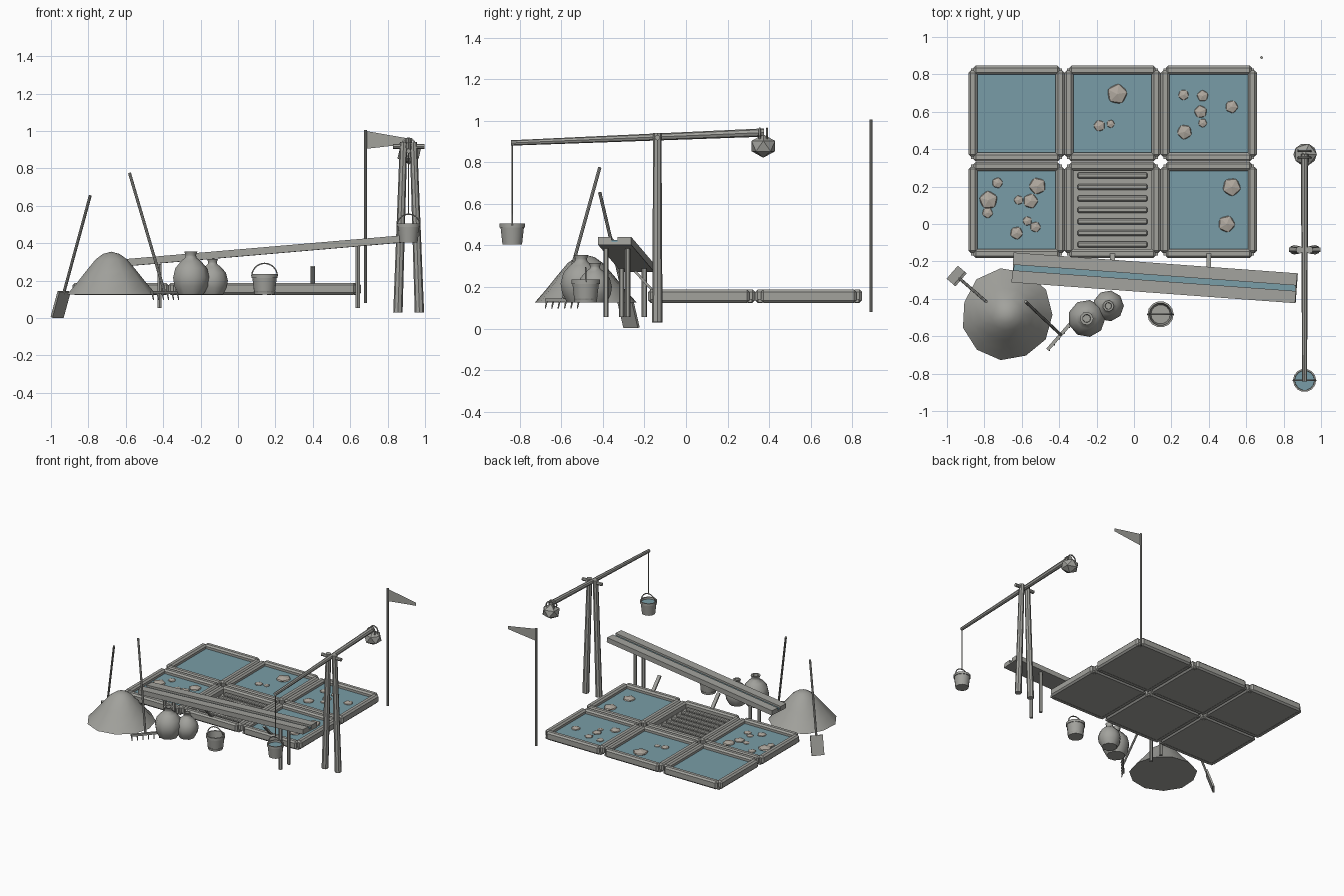
import bpy, bmesh, math, random
from mathutils import Vector, Matrix

if "Cube" in bpy.data.objects:
    bpy.data.objects.remove(bpy.data.objects["Cube"])

random.seed(4)


def material(name, rgb):
    m = bpy.data.materials.new(name)
    m.diffuse_color = (*rgb, 1)
    m.use_nodes = True
    m.node_tree.nodes["Principled BSDF"].inputs["Base Color"].default_value = m.diffuse_color
    return m


GREY = material("weathered grey", (0.36, 0.36, 0.335))
WATER = material("brine blue", (0.19, 0.335, 0.385))
SALT = material("pale salt", (0.44, 0.40, 0.35))


def finish(name, bm, mat=GREY, smooth=False):
    bmesh.ops.recalc_face_normals(bm, faces=bm.faces)
    me = bpy.data.meshes.new(name)
    bm.to_mesh(me)
    bm.free()
    for p in me.polygons:
        p.use_smooth = smooth
    me.materials.append(mat)
    ob = bpy.data.objects.new(name, me)
    bpy.context.collection.objects.link(ob)
    return ob


def box(name, c, size, mat=GREY, rot=None, bevel=0):
    bm = bmesh.new()
    bmesh.ops.create_cube(bm, size=1)
    bmesh.ops.scale(bm, vec=size, verts=bm.verts)
    if bevel:
        bmesh.ops.bevel(bm, geom=bm.edges[:], offset=bevel, segments=1, affect='EDGES')
    m = Matrix.Translation(c) @ (rot.to_4x4() if rot else Matrix())
    bmesh.ops.transform(bm, matrix=m, verts=bm.verts)
    return finish(name, bm, mat)


def rod(name, a, b, r1, r2=None, n=8):
    a, b = Vector(a), Vector(b)
    bm = bmesh.new()
    bmesh.ops.create_cone(bm, cap_ends=True, segments=n, radius1=r1,
                          radius2=r1 if r2 is None else r2, depth=(b - a).length)
    q = (b - a).to_track_quat('Z', 'Y').to_matrix().to_4x4()
    bmesh.ops.transform(bm, matrix=Matrix.Translation((a + b) / 2) @ q, verts=bm.verts)
    return finish(name, bm)


def lathe(name, profile, c, n, smooth=False, mat=GREY, jitter=0):
    bm = bmesh.new()
    wob = [1 + random.uniform(-jitter, jitter) for _ in range(n)]
    rings = []
    for r, z in profile:
        if r == 0:
            rings.append([bm.verts.new((c[0], c[1], z))] * n)
        else:
            rings.append([bm.verts.new((c[0] + r * wob[i] * math.cos(math.tau * i / n),
                                        c[1] + r * wob[i] * math.sin(math.tau * i / n), z))
                          for i in range(n)])
    for lo, hi in zip(rings, rings[1:]):
        for i in range(n):
            j = (i + 1) % n
            bm.faces.new(list(dict.fromkeys([lo[i], lo[j], hi[j], hi[i]])))
    ob = finish(name, bm, mat, smooth)
    if smooth:
        bpy.context.view_layer.objects.active = ob
        ob.select_set(True)
        bpy.ops.object.shade_smooth_by_angle(angle=math.radians(50))
        ob.select_set(False)
    return ob


def hoop(name, c, r, thick, a0, a1, axis='X', steps=12):
    """Bent wire in the XZ plane."""
    cu = bpy.data.curves.new(name, 'CURVE')
    cu.dimensions = '3D'
    cu.bevel_depth, cu.bevel_resolution = thick, 1
    sp = cu.splines.new('POLY')
    sp.points.add(steps)
    for i, p in enumerate(sp.points):
        a = a0 + (a1 - a0) * i / steps
        p.co = (c[0] + r * math.cos(a), c[1], c[2] + r * math.sin(a), 1)
    cu.materials.append(GREY)
    ob = bpy.data.objects.new(name, cu)
    bpy.context.collection.objects.link(ob)


# --- six evaporation pans, each with floor, four walls and water ---
COLS, ROWS = (-0.628, -0.115, 0.400), (0.075, 0.590)
for ci, x in enumerate(COLS):
    for ri, y in enumerate(ROWS):
        dry = (ci, ri) == (1, 0)
        tag = f"{ci}_{ri}"
        box("pan_floor_" + tag, (x, y, 0.133), (0.485, 0.485, 0.016))
        for s in (-1, 1):
            box("pan_wall_x_" + tag, (x, y + s * 0.233, 0.156), (0.46, 0.048, 0.064), bevel=0.012)
            box("pan_wall_y_" + tag, (x + s * 0.233, y, 0.156), (0.048, 0.46, 0.064), bevel=0.012)
        if dry:  # raked ridges in the drained pan
            for k in range(7):
                box("ridge", (x, y + (k - 3) * 0.0615, 0.15), (0.375, 0.03, 0.022), bevel=0.006)
        else:
            box("brine_" + tag, (x, y, 0.154), (0.425, 0.425, 0.008), WATER)

# --- salt crystals floating in the pans: x, y, radius ---
for x, y, r in ((-.09, .695, .06), (-.185, .525, .034), (-.125, .535, .024),
                (.265, .69, .032), (.367, .685, .034), (.522, .627, .038), (.356, .60, .038),
                (.367, .54, .026), (.27, .492, .044), (-.73, .22, .032), (-.516, .203, .05),
                (-.778, .128, .054), (-.783, .06, .032), (-.617, .128, .028), (-.553, .123, .044),
                (-.57, .016, .028), (-.527, -.016, .032), (-.628, -.048, .038),
                (.522, .198, .054), (.495, 0, .05)):
    bm = bmesh.new()
    bmesh.ops.create_icosphere(bm, subdivisions=1, radius=r)
    m = (Matrix.Translation((x, y, 0.158)) @ Matrix.Diagonal((1, 1, 0.35, 1))
         @ Matrix.Rotation(random.uniform(0, 6), 4, 'Z'))
    bmesh.ops.transform(bm, matrix=m, verts=bm.verts)
    finish("salt_crystal", bm, SALT)

# --- sloping flume on posts ---
A, B = Vector((-0.648, -0.234, 0.298)), Vector((0.868, -0.345, 0.428))
ax = (B - A).normalized()
side = Vector((0, 0, 1)).cross(ax).normalized()
up = ax.cross(side)
R = Matrix((ax, side, up)).transposed()
mid, L = (A + B) / 2 - side * 0.0, (B - A).length
mid.y = -0.288
box("flume_bottom", mid - up * 0.018, (L, 0.16, 0.014), rot=R)
for s in (-1, 1):
    box("flume_rail", mid + side * s * 0.0475, (L, 0.065, 0.026), rot=R)
box("flume_water", mid - up * 0.007, (L - 0.01, 0.031, 0.01), WATER, rot=R)
for x, ys, top in ((0.64, (-0.385, -0.28), 0.39), (-0.42, (-0.31, -0.2), 0.29)):
    for y in ys:
        rod("flume_post", (x, y, 0.055), (x, y, top), 0.013, n=6)

# --- spouts from flume to the pans ---
for x in (-0.115, 0.4):
    a, b = Vector((x, -0.245, 0.275)), Vector((x, -0.158, 0.18))
    box("spout", (a + b) / 2, (0.026, 0.012, (b - a).length),
        rot=(b - a).to_track_quat('Z', 'Y').to_matrix())

# --- mound ---
lathe("mound", [(0, .125), (.245, .125), (.19, .188), (.14, .25), (.085, .315), (.045, .343),
                (0, .355)], (-0.678, -0.485), 11, True, jitter=0.03)

# --- storage jars ---
for name, x, y, r, h in (("large_jar", -.253, -.505, .1, .23), ("small_jar", -.137, -.438, .083, .19)):
    prof = ((0, 0), (.68, 0), (.93, .2), (1, .4), (.87, .62), (.55, .78), (.31, .86),
            (.29, .92), (.36, 1), (.22, 1), (.2, .88), (0, .88))
    lathe(name, [(r * p, .125 + h * q) for p, q in prof], (x, y), 9, True)


# --- buckets ---
def bucket(name, x, y, z, r, h, level, fill):
    lathe(name, [(0, z), (r * .78, z), (r * .93, z + h * .82), (r, z + h * .82), (r, z + h),
                 (r * .86, z + h), (r * .72, z + .01), (0, z + .01)], (x, y), 14, True)
    lathe(name + "_fill", [(0, z + level - .008), (r * .8, z + level - .008),
                           (r * .84, z + level), (0, z + level)], (x, y), 14, mat=fill)
    hoop(name + "_handle", (x, y, z + h * .9), r * .98, 0.004, 0, math.pi)


bucket("ground_bucket", 0.142, -0.483, 0.125, 0.07, 0.11, 0.02, GREY)
bucket("hanging_bucket", 0.912, -0.836, 0.405, 0.062, 0.1, 0.085, WATER)

# --- counterweighted lifting beam ---
rod("left_post", (0.855, -0.138, 0.03), (0.885, -0.138, 0.94), 0.025, 0.02)
rod("right_post", (0.97, -0.138, 0.03), (0.938, -0.138, 0.94), 0.025, 0.02)
rod("pivot_pin", (0.828, -0.138, 0.918), (0.998, -0.138, 0.918), 0.013)
rod("beam", (0.912, -0.842, 0.893), (0.912, 0.375, 0.943), 0.013, 0.02)
rod("bucket_rope", (0.912, -0.836, 0.555), (0.912, -0.836, 0.893), 0.004, n=6)
bm = bmesh.new()
bmesh.ops.create_icosphere(bm, subdivisions=1, radius=0.07)
bmesh.ops.transform(bm, matrix=Matrix.Translation((0.915, 0.372, 0.878))
                    @ Matrix.Diagonal((1, 0.95, 0.8, 1)), verts=bm.verts)
finish("counterweight_stone", bm)
for y in (0.355, 0.39):
    hoop("stone_lashing", (0.912, y, 0.928), 0.034, 0.005, 0, math.tau)

# --- pennant ---
rod("flag_pole", (0.682, 0.89, 0.08), (0.682, 0.89, 1.005), 0.008)
bm = bmesh.new()
bm.faces.new([bm.verts.new((x, 0.89, z)) for x, z in
              ((.685, .905), (.93, .933), (.93, .957), (.685, 1.0))])
finish("pennant", bm)

# --- shovel ---
top, tip = Vector((-0.79, -0.415, 0.655)), Vector((-0.967, -0.262, 0.004))
d = (top - tip).normalized()
w = Vector((d.y, -d.x, 0)).normalized()
rod("shovel_handle", tip + d * 0.13, top, 0.008)
box("shovel_blade", tip + d * 0.073, (0.092, 0.014, 0.146),
    rot=Matrix((w, d.cross(w), d)).transposed())

# --- rake ---
head = Vector((-0.392, -0.592, 0.137))
rod("rake_handle", head, (-0.58, -0.415, 0.775), 0.008)
bar = Vector((0.07, 0.08, 0))
box("rake_bar", head, (bar.length * 2, 0.018, 0.016),
    rot=Matrix.Rotation(math.atan2(bar.y, bar.x), 3, 'Z'))
for k in range(6):
    p = head + bar * ((k - 2.5) / 2.6)
    rod("rake_tine", p, p + Vector((0.008, -0.008, -0.04)), 0.005, 0.003, n=5)
